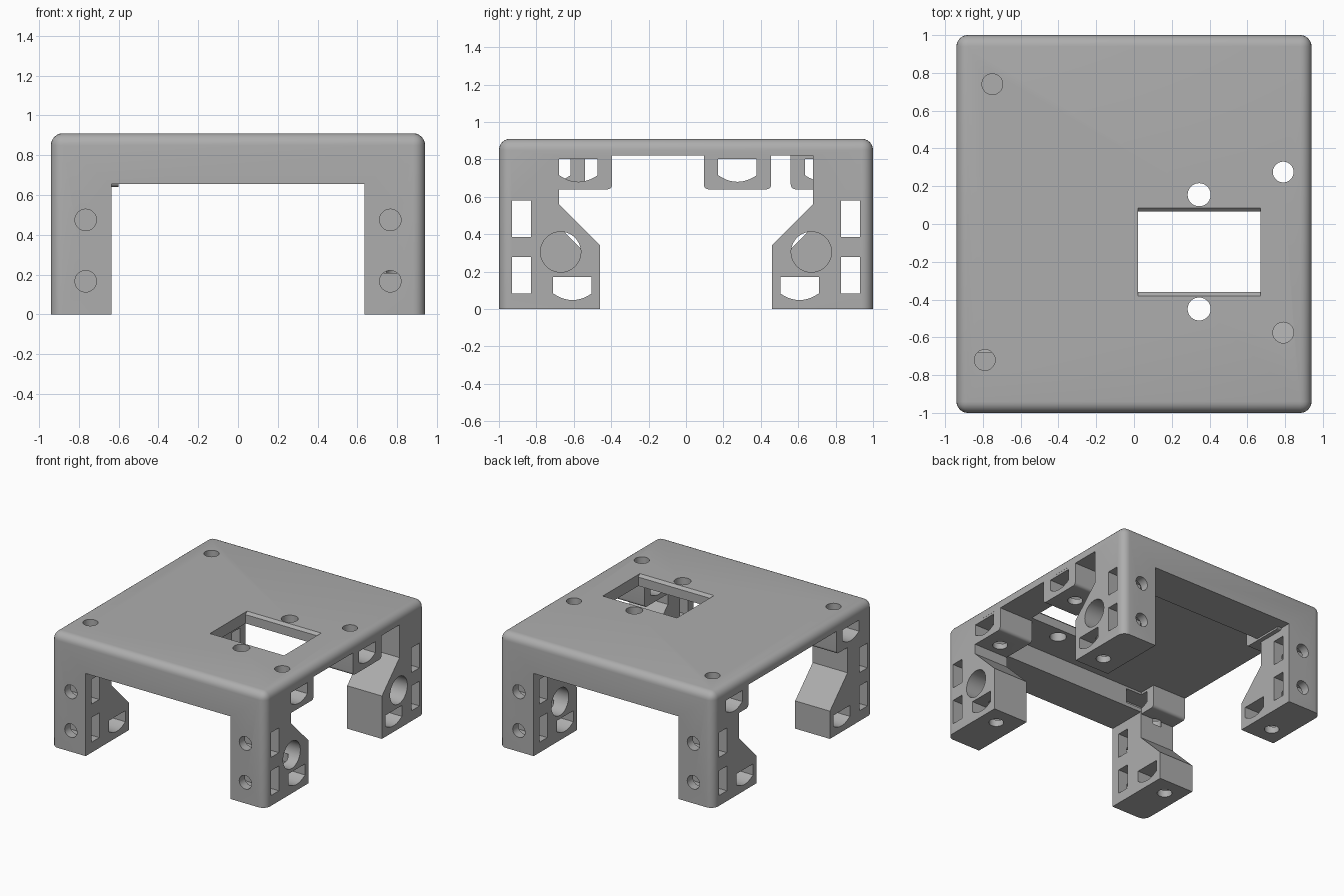
import bpy, bmesh, math
from mathutils import Vector, Matrix

cube = bpy.data.objects.get("Cube")
if cube:
    bpy.data.objects.remove(cube, do_unlink=True)

grey = bpy.data.materials.new("plain grey")
grey.use_nodes = True
grey.diffuse_color = (0.42, 0.42, 0.42, 1)
grey.node_tree.nodes["Principled BSDF"].inputs["Base Color"].default_value = (0.42, 0.42, 0.42, 1)


def finish(bm, name):
    bmesh.ops.recalc_face_normals(bm, faces=bm.faces)
    mesh = bpy.data.meshes.new(name)
    bm.to_mesh(mesh)
    bm.free()
    mesh.materials.append(grey)
    obj = bpy.data.objects.new(name, mesh)
    bpy.context.collection.objects.link(obj)
    return obj


def box(name, lo, hi, radius=0, pick=None):
    """Box from corner to corner, rounding the edges chosen by pick."""
    bm = bmesh.new()
    bmesh.ops.create_cube(bm, size=1)
    for v in bm.verts:
        v.co = Vector([lo[i] + (v.co[i] + 0.5) * (hi[i] - lo[i]) for i in range(3)])
    if radius:
        edges = [e for e in bm.edges if pick(e)]
        bmesh.ops.bevel(bm, geom=edges, offset=radius, segments=6, profile=0.5, affect='EDGES')
    return finish(bm, name)


def prism_x(name, profile, x0, x1):
    """Extrude a (y, z) outline along x."""
    bm = bmesh.new()
    face = bm.faces.new([bm.verts.new((x0, y, z)) for y, z in profile])
    ext = bmesh.ops.extrude_face_region(bm, geom=[face])
    verts = [g for g in ext["geom"] if isinstance(g, bmesh.types.BMVert)]
    bmesh.ops.translate(bm, verts=verts, vec=(x1 - x0, 0, 0))
    return finish(bm, name)


def rod(name, start, end, radius):
    a, b = Vector(start), Vector(end)
    turn = (b - a).to_track_quat('Z', 'Y').to_matrix().to_4x4()
    bm = bmesh.new()
    bmesh.ops.create_cone(bm, cap_ends=True, segments=40, radius1=radius, radius2=radius,
                          depth=(b - a).length, matrix=Matrix.Translation((a + b) / 2) @ turn)
    return finish(bm, name)


def combine(target, tool, operation='DIFFERENCE'):
    mod = target.modifiers.new("cut", 'BOOLEAN')
    mod.operation = operation
    mod.solver = 'EXACT'
    mod.object = tool
    bpy.context.view_layer.objects.active = target
    bpy.ops.object.modifier_apply(modifier=mod.name)
    bpy.data.objects.remove(tool, do_unlink=True)


def nut_slot(x0, x1, y, z):
    """Flat-topped slot with a curved floor, z is its lowest point."""
    half, rise, top = 0.103, 0.035, 0.122
    arc = [(y + half * t / 5, z + rise * (t / 5) ** 2) for t in range(-5, 6)]
    return prism_x("nut_slot", arc + [(y + half, z + top), (y - half, z + top)], x0, x1)


# Outer shell with rounded top and upright edges
frame = box("bracket_frame", (-0.94, -1, 0), (0.94, 1, 0.91), 0.06,
            lambda e: max(v.co.z for v in e.verts) > 0.9)

# Opening from front to back between the legs
combine(frame, box("front_opening", (-0.635, -2, -1), (0.635, 2, 0.655)))

# Side openings, with sloping leg shoulders
for x0, x1, shoulder in ((0, 2, 0.34), (-2, 0.0, 0.22)):
    half = [(0.46, -1), (0.46, shoulder), (0.68, shoulder + 0.22), (0.68, 0.82)]
    outline = half + [(-y, z) for y, z in reversed(half)]
    combine(frame, prism_x("side_opening", outline, x0, x1))

# Screw bosses under the plate
bosses = [(0.79, 0.275), (0.79, -0.575), (-0.79, -0.72), (-0.75, 0.74)]
for x, y in bosses:
    s = 1 if x > 0 else -1
    inner = x - s * 0.15
    lo, hi = sorted((inner, s * 0.9395))
    combine(frame, box("boss", (lo, y - 0.18, 0.64), (hi, y + 0.18, 0.85), 0.025,
                       lambda e: all(v.co.z < 0.7 for v in e.verts)
                       and abs(e.verts[0].co.x - e.verts[1].co.x) > 0.1), 'UNION')
for x, y in bosses:
    s = 1 if x > 0 else -1
    combine(frame, nut_slot(s * 0.5, s * 1.2, y, 0.68))
    combine(frame, rod("boss_hole", (x, y, 0.6), (x, y, 1), 0.055))

# Leg slots and screw holes
for sx in (-1, 1):
    for sy in (-1, 1):
        for z in (0.18, 0.482):
            lo, hi = sorted((sy * 0.83, sy * 0.93))
            xl, xh = sorted((sx * 0.5, sx * 1.2))
            combine(frame, box("leg_slot", (xl, lo, z - 0.098), (xh, hi, z + 0.098)))
        for z in (0.167, 0.475):
            combine(frame, rod("wall_hole", (sx * 0.765, sy * 1.1, z),
                               (sx * 0.765, sy * 0.72, z), 0.054))
        combine(frame, nut_slot(sx * 0.5, sx * 1.2, sy * 0.607, 0.048))
        combine(frame, rod("foot_hole", (sx * 0.8, sy * 0.607, -0.1),
                           (sx * 0.8, sy * 0.607, 0.25), 0.054))
        if sx > 0:
            combine(frame, rod("cable_hole", (0.5, sy * 0.67, 0.305),
                               (1.2, sy * 0.67, 0.305), 0.108))

# Plate window with chamfered front and back lips, and its two screw holes
combine(frame, box("window", (0.02, -0.36, 0.7), (0.67, 0.065, 1)))
lip = [(-0.36, 0.89), (0.065, 0.89), (0.097, 0.922), (-0.392, 0.922)]
combine(frame, prism_x("window_lip", lip, 0.02, 0.67))
for y in (0.155, -0.45):
    combine(frame, rod("window_hole", (0.345, y, 0.7), (0.345, y, 1), 0.061))

# Keep edges sharp and curves smooth
frame.select_set(True)
bpy.context.view_layer.objects.active = frame
bpy.ops.object.shade_smooth_by_angle(angle=math.radians(30))
